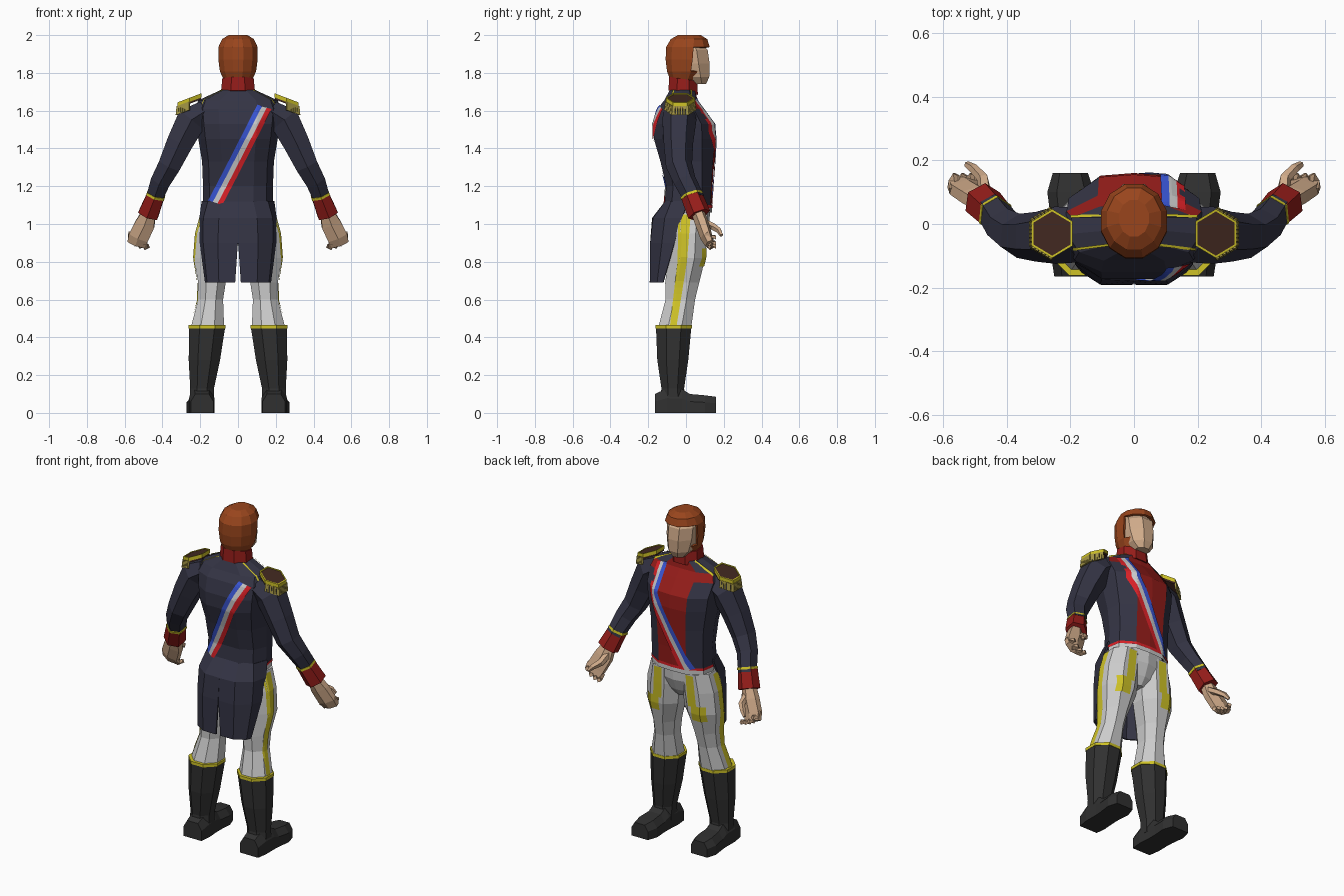
import bpy, bmesh, math
from mathutils import Vector as V
from mathutils.bvhtree import BVHTree

if "Cube" in bpy.data.objects:
    bpy.data.objects.remove(bpy.data.objects["Cube"])

def mat(name, r, g, b):
    m = bpy.data.materials.new(name)
    m.diffuse_color = (r, g, b, 1)
    m.use_nodes = True
    m.node_tree.nodes["Principled BSDF"].inputs["Base Color"].default_value = m.diffuse_color
    return m

NAVY = mat("navy", .034, .034, .058); RED = mat("red", .30, .012, .01)
GOLD = mat("gold", .62, .54, .02); FRINGE = mat("fringe", .38, .31, .06)
SKIN = mat("skin", .62, .40, .25); HAIR = mat("hair", .32, .06, .012)
BOOT = mat("boot", .03, .03, .03); WHITE = mat("cloth", .55, .55, .55)
BLUE = mat("sash_blue", .04, .09, .65); SCARLET = mat("sash_red", .7, .015, .02)
PAD = mat("brown", .055, .022, .015)

def make(name, verts, faces, mats, mirror=False, thick=0):
    me = bpy.data.meshes.new(name)
    bm = bmesh.new()
    vs = [bm.verts.new(v) for v in verts]
    for f in faces:
        bm.faces.new([vs[i] for i in f])
    bmesh.ops.recalc_face_normals(bm, faces=bm.faces)
    bm.to_mesh(me); bm.free()
    for m in (mats if isinstance(mats, list) else [mats]):
        me.materials.append(m)
    ob = bpy.data.objects.new(name, me)
    bpy.context.collection.objects.link(ob)
    if thick:
        s = ob.modifiers.new("thick", 'SOLIDIFY'); s.thickness = thick; s.offset = 0
    if mirror:
        ob.modifiers.new("mirror", 'MIRROR')
    return ob

def loft(name, rings, mats, mirror=False, caps=True, closed=True, thick=0, keep=None):
    n = len(rings[0])
    verts = [V(p) for r in rings for p in r]
    faces = [(k*n+i, k*n+(i+1) % n, (k+1)*n+(i+1) % n, (k+1)*n+i)
             for k in range(len(rings)-1) for i in range(n if closed else n-1)]
    if closed and caps:
        faces += [tuple(range(n)), tuple(range((len(rings)-1)*n, len(rings)*n))]
    if keep:
        faces = [f for f in faces if keep(sum((verts[i] for i in f), V())/len(f))]
    return make(name, verts, faces, mats, mirror, thick)

def ell(cx, cy, z, rx, ry, n=8, tilt=0):
    a = [2*math.pi*(i+.5)/n for i in range(n)]
    k = 1/math.cos(math.pi/n)
    return [(cx+rx*k*math.cos(t), cy+ry*k*math.sin(t), z+tilt*math.sin(t)) for t in a]

def tube(name, path, m, n=6, mirror=True):
    # path rows: centre, half width across, half depth
    rings = []
    for i, (c, a, b) in enumerate(path):
        t = (V(path[min(i+1, len(path)-1)][0]) - V(path[max(i-1, 0)][0])).normalized()
        u = t.cross(V((0, 1, 0))).normalized()
        w = t.cross(u)
        rings.append([V(c)+u*a*math.cos(q)+w*b*math.sin(q)
                      for q in [2*math.pi*(j+.5)/n for j in range(n)]])
    return loft(name, rings, m, mirror)

def decal(name, ob, left, right, d, m, n=20, mirror=False, off=.005):
    # strip between two polylines, projected onto a part along direction d
    tree = BVHTree.FromPolygons([v.co for v in ob.data.vertices],
                                [p.vertices for p in ob.data.polygons])
    d = V(d)
    def at(line, t):
        s = t*(len(line)-1); i = min(int(s), len(line)-2)
        return V(line[i]).lerp(V(line[i+1]), s-i)
    rings = []
    for k in range(n+1):
        a, b = at(left, k/n), at(right, k/n)
        row = [tree.ray_cast(a.lerp(b, j/3)-d*3, d)[0] for j in range(4)]
        if all(row):
            rings.append([p-d*off for p in row])
    if len(rings) > 1:
        loft(name, rings, m, mirror, closed=False)

# coat body: section scaled per level
HALF = [(.5, .95), (.93, .55), (1, -.05), (.82, -.7), (.45, -1)]
SEC = [(0, 1)] + HALF + [(-x, y) for x, y in reversed(HALF)]
LEVELS = [(1.08, .185, -.115, .135), (1.2, .185, -.105, .14), (1.33, .19, -.135, .15),
          (1.45, .21, -.17, .16), (1.53, .22, -.173, .155), (1.61, .228, -.15, .095),
          (1.655, .21, -.115, .06), (1.71, .09, -.085, .05)]
body = loft("coat_body", [[(x*w, (b+f)/2+y*(f-b)/2, z) for x, y in SEC]
                          for z, w, b, f in LEVELS], [NAVY, RED])
for p in body.data.polygons:
    c = p.center
    if len(p.vertices) == 4 and c.y > .02 and (abs(c.x) < .07 or (1.61 < c.z < 1.66 and c.y > .025)):
        p.material_index = 1

# coat tails
TAIL = [(1.12, [(0, -.105), (.08, -.105), (.155, -.075), (.188, .01)]),
        (1.03, [(0, -.175), (.10, -.17), (.18, -.11), (.2, -.02)]),
        (.9, [(.001, -.185), (.105, -.185), (.18, -.125), (.198, -.06)]),
        (.69, [(.015, -.187), (.10, -.187), (.16, -.15), (.17, -.12)])]
loft("coat_tails", [[(x, y, z) for x, y in r] for z, r in TAIL], NAVY, True, closed=False, thick=.01)

# belt edge
for nm, z0, z1, g, m in (("waistband", 1.06, 1.085, 0, WHITE), ("waist_piping", 1.085, 1.1, .002, SCARLET)):
    loft(nm, [[(x*(.187+g), .01+y*(.128+g), z) for x, y in SEC] for z in (z0, z1)], m,
         caps=False, keep=lambda c: c.y > .03)

# collar and neck
loft("collar", [ell(0, -.015, 1.695, .09, .078, 8, -.012), ell(0, -.015, 1.768, .083, .074, 8, -.012)], RED)
loft("neck", [ell(0, -.005, 1.7, .064, .06), ell(0, -.005, 1.83, .064, .06)], SKIN)

# head and hair
loft("head", [ell(0, .07, 1.74, .04, .036), ell(0, .045, 1.778, .07, .078), ell(0, .025, 1.85, .084, .1),
              ell(0, .015, 1.92, .086, .1), ell(0, .0, 1.97, .06, .07)], SKIN)
hair_rings = [ell(0, -.01, 1.768, .072, .07, 12), ell(0, .0, 1.81, .09, .095, 12),
              ell(0, .006, 1.87, .098, .108, 12), ell(0, .01, 1.935, .098, .11, 12),
              ell(0, .016, 1.975, .08, .092, 12), ell(0, .018, 1.996, .045, .056, 12)]
loft("hair", hair_rings, HAIR, thick=.012,
     keep=lambda c: c.z > 1.92 or c.y < .035 or (c.z < 1.83 and c.y < .05))

# arms
tube("sleeve", [((.17, -.035, 1.6), .065, .085), ((.247, -.035, 1.55), .092, .09), ((.308, -.04, 1.43), .08, .078),
                ((.363, -.037, 1.31), .068, .07), ((.408, -.007, 1.23), .06, .06), ((.445, .045, 1.13), .05, .055)], NAVY)
tube("cuff", [((.436, .03, 1.15), .054, .058), ((.475, .07, 1.05), .062, .062)], RED)
tube("cuff_piping", [((.433, .028, 1.158), .056, .06), ((.437, .032, 1.146), .057, .061)], GOLD)

# hands
tube("palm", [((.468, .06, 1.07), .038, .035), ((.492, .085, 1.0), .06, .036),
              ((.526, .108, .93), .062, .033), ((.54, .126, .893), .054, .026)], SKIN)
for i in range(4):
    x = .568-.026*i
    z = .012*abs(i-1.3) - .018*i
    tube("finger", [((x, .105, .935+z), .017, .017), ((x, .13, .91+z), .016, .016),
                    ((x-.012, .155, .915+z), .014, .014)], SKIN, 4)
tube("thumb", [((.465, .085, 1.015), .022, .022), ((.475, .145, .985), .021, .018),
               ((.505, .175, .965), .017, .015), ((.525, .188, .94), .01, .01)], SKIN, 5)

# epaulettes: sloping hexagon, rim, fringe
def hexa(s, dz):
    pts = []
    for i in range(6):
        a = math.radians(30+60*i)
        x = .074*s*math.cos(a)
        pts.append(V((.257+x, -.03+.077*s*math.sin(a), 1.658-.38*x+dz)))
    return pts
loft("epaulette_pad", [hexa(.97, -.022), hexa(.93, .006)], PAD, True)
loft("epaulette_rim", [hexa(1.0, -.012), hexa(1.0, .01), hexa(.9, .01), hexa(.9, 0)], GOLD, True, caps=False)
h, g = hexa(.99, -.01), hexa(1.06, -.055)
for i in (0, 4, 5):
    j = (i+1) % 6
    for k in range(6):
        a, b = k/6, (k+.85)/6
        loft("fringe", [[h[i].lerp(h[j], a), h[i].lerp(h[j], b)],
                        [g[i].lerp(g[j], a), g[i].lerp(g[j], b)]], FRINGE, True, closed=False, thick=.01)

# trousers
loft("hips", [ell(0, .01, 1.1, .17, .115, 10), ell(0, .01, 1.0, .193, .107, 10), ell(0, .0, .93, .13, .09, 10),
              ell(0, .0, .885, .05, .06, 10)], WHITE)
leg = loft("trouser_leg", [ell(.105, .015, 1.06, .088, .1), ell(.115, .01, .95, .108, .1),
                           ell(.128, .005, .82, .105, .097), ell(.138, -.02, .69, .073, .09),
                           ell(.145, -.03, .6, .066, .078), ell(.163, -.062, .44, .09, .088)], WHITE, True)
decal("side_stripe", leg, [(0, -.04, 1.05), (0, -.045, .8), (0, -.085, .46)],
      [(0, .025, 1.05), (0, .005, .8), (0, -.05, .46)], (-1, 0, 0), GOLD, mirror=True)
decal("thigh_braid", leg, [(.08, 0, 1.05), (.09, 0, .86)], [(.13, 0, 1.05), (.145, 0, .86)],
      (0, -1, 0), GOLD, mirror=True)
decal("thigh_knot", leg, [(.11, 0, .87), (.11, 0, .775)], [(.195, 0, .87), (.195, 0, .775)],
      (0, -1, 0), GOLD, mirror=True)

# boots
loft("boot_shaft", [ell(.163, -.065, .46, .096, .094), ell(.178, -.07, .28, .083, .082),
                    ell(.19, -.07, .13, .063, .06), ell(.192, -.07, .05, .066, .07)], BOOT, True)
loft("boot_trim", [ell(.163, -.065, .448, .098, .096), ell(.163, -.065, .465, .098, .096)], GOLD, True)
FOOT = [(-.165, .06, .1), (-.1, .068, .13), (-.02, .065, .125), (.02, .066, .1), (.1, .074, .093), (.16, .055, .085)]
loft("boot_foot", [[(.195+.03*y+s*w, y, z) for s, z in
                    ((-1, 0), (1, 0), (1, h*.6), (.6, h), (-.6, h), (-1, h*.6))] for y, w, h in FOOT], BOOT, True)

# tricolour sash, front and back
for nm, m, i in (("sash_blue", BLUE, 0), ("sash_white", WHITE, 1), ("sash_red", SCARLET, 2)):
    for side, d, line in (("front", -1, [(.125, 1.66), (.12, 1.5), (.0, 1.27), (-.1, 1.085)]),
                          ("back", 1, [(.14, 1.62), (.05, 1.443), (-.04, 1.267), (-.13, 1.095)])):
        e = [[(x+(k-1.5)*.025, 0, z-(k-1.5)*.008) for x, z in line] for k in (i, i+1)]
        decal(nm+"_"+side, body, e[0], e[1], (0, d, 0), m, 40, off=.006)

# shoulder piping, both sides
for s in (-1, 1):
    for y0, y1 in ((-.07, -.085), (.025, .02)):
        decal("shoulder_piping", body, [(s*.08, y0, 0), (s*.2, y1, 0)],
              [(s*.08, y0+.008, 0), (s*.2, y1+.008, 0)], (0, 0, -1), GOLD)
